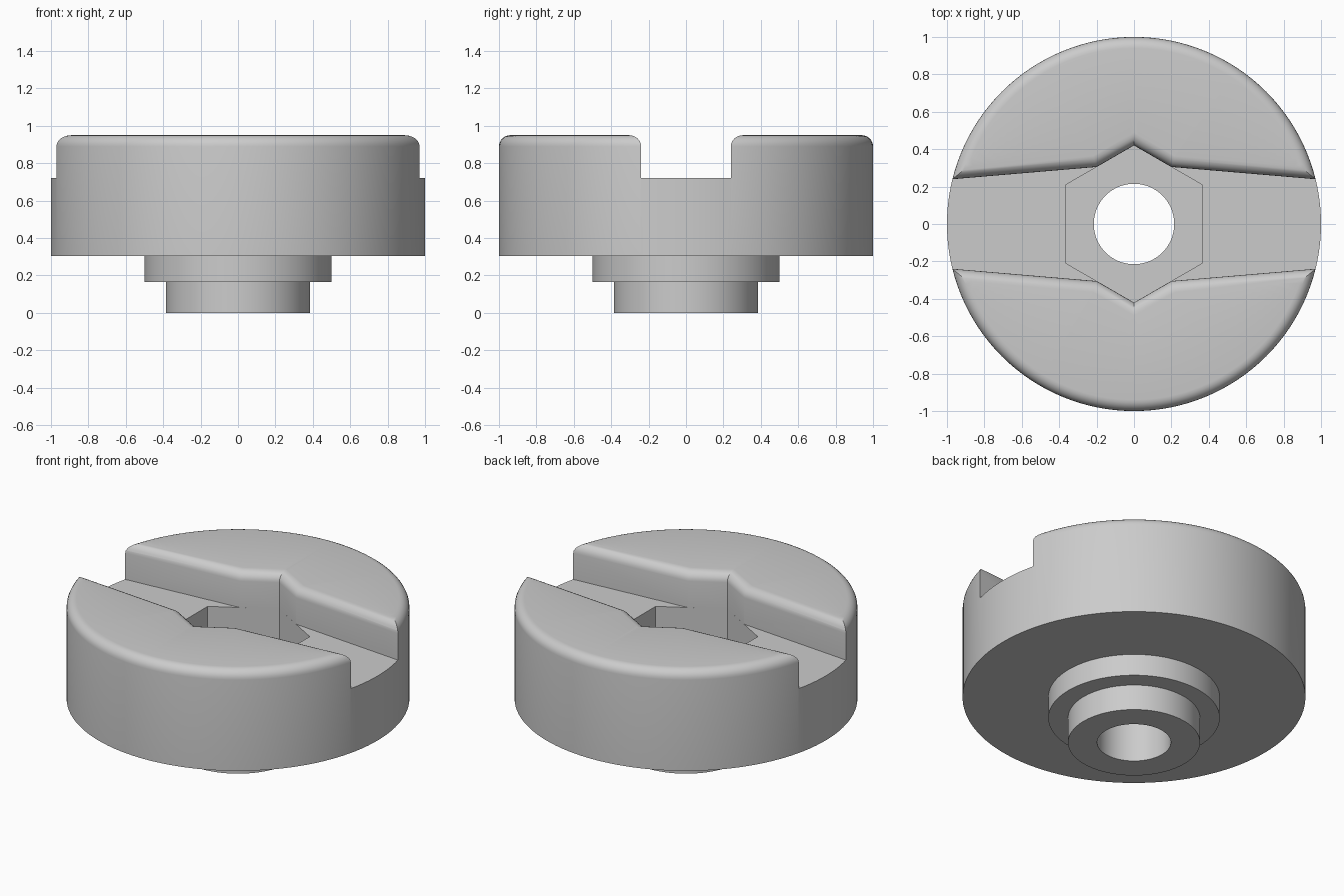
import bpy
import bmesh
from math import sin, cos, pi, radians
from mathutils import Vector, Matrix

cube = bpy.data.objects.get("Cube")
if cube:
    bpy.data.objects.remove(cube)

TOP, FLOOR, POCKET = 0.95, 0.72, 0.36
FILLET, STEPS = 0.06, 6
HEX_R = 0.42

metal = bpy.data.materials.new("plain grey")
metal.use_nodes = True
grey = (0.6, 0.6, 0.6, 1)
metal.diffuse_color = grey
metal.node_tree.nodes["Principled BSDF"].inputs["Base Color"].default_value = grey


def make_object(name, bm):
    bmesh.ops.recalc_face_normals(bm, faces=bm.faces)
    mesh = bpy.data.meshes.new(name)
    bm.to_mesh(mesh)
    bm.free()
    obj = bpy.data.objects.new(name, mesh)
    bpy.context.collection.objects.link(obj)
    mesh.materials.append(metal)
    return obj


def lathe(name, profile, segments=128):
    """Revolve a closed (radius, z) profile around the z axis."""
    bm = bmesh.new()
    rings = []
    for i in range(segments):
        a = 2 * pi * i / segments
        rings.append([bm.verts.new((r * cos(a), r * sin(a), z)) for r, z in profile])
    n = len(profile)
    for i, ring in enumerate(rings):
        nxt = rings[(i + 1) % segments]
        for j in range(n):
            k = (j + 1) % n
            bm.faces.new((ring[j], nxt[j], nxt[k], ring[k]))
    return make_object(name, bm)


def offset(points, dist):
    """Grow a counter-clockwise outline by a constant distance."""
    out = []
    for i, p in enumerate(points):
        a = (p - points[i - 1]).normalized()
        b = (points[(i + 1) % len(points)] - p).normalized()
        na, nb = Vector((a.y, -a.x)), Vector((b.y, -b.x))
        out.append(p + (na + nb) * dist / (1 + na.dot(nb)))
    return out


def loft(name, outline, levels):
    """Stack copies of an outline, each level being (offset, z)."""
    bm = bmesh.new()
    rings = [[bm.verts.new((p.x, p.y, z)) for p in offset(outline, d)] for d, z in levels]
    bm.faces.new(rings[0])
    bm.faces.new(rings[-1])
    for low, high in zip(rings, rings[1:]):
        for j in range(len(low)):
            k = (j + 1) % len(low)
            bm.faces.new((low[j], low[k], high[k], high[j]))
    return make_object(name, bm)


# Stepped round body with a central bore and a rounded top rim
arc = [radians(90) * i / STEPS for i in range(STEPS + 1)]
rim = [(1 - FILLET + FILLET * cos(a), TOP - FILLET + FILLET * sin(a)) for a in arc]
body = lathe("slotted_knob_body",
             [(0.215, 0), (0.385, 0), (0.385, 0.165), (0.5, 0.165), (0.5, 0.305),
              (1, 0.305)] + rim + [(0.215, TOP)])

# Hexagonal nut pocket
hexagon = [Vector((cos(a), sin(a))) * HEX_R for a in (radians(30 + 60 * i) for i in range(6))]
pocket = loft("nut_pocket_cutter", hexagon, [(0, POCKET), (0, FLOOR + 0.05)])

# Cross slot, widest at the middle, with a flared top that rounds its edges
side = [Vector(p) for p in ((1.2, 0.22), (0.2, 0.305), (0, HEX_R), (-0.2, 0.305), (-1.2, 0.22))]
slot_outline = side + [-p for p in side]
flare = [(FILLET * (1 - cos(a)), TOP - FILLET + FILLET * sin(a)) for a in arc]
slot = loft("slot_cutter", slot_outline, [(0, FLOOR)] + flare + [(FILLET, TOP + 0.1)])

# Apply the cuts
for cutter in (pocket, slot):
    cutter.hide_render = True
    cut = body.modifiers.new(cutter.name, "BOOLEAN")
    cut.operation = "DIFFERENCE"
    cut.solver = "EXACT"
    cut.object = cutter
bpy.context.view_layer.objects.active = body
body.select_set(True)
for mod in list(body.modifiers):
    bpy.ops.object.modifier_apply(modifier=mod.name)
for cutter in (pocket, slot):
    bpy.data.objects.remove(cutter)

bpy.ops.object.shade_smooth_by_angle(angle=radians(25))
